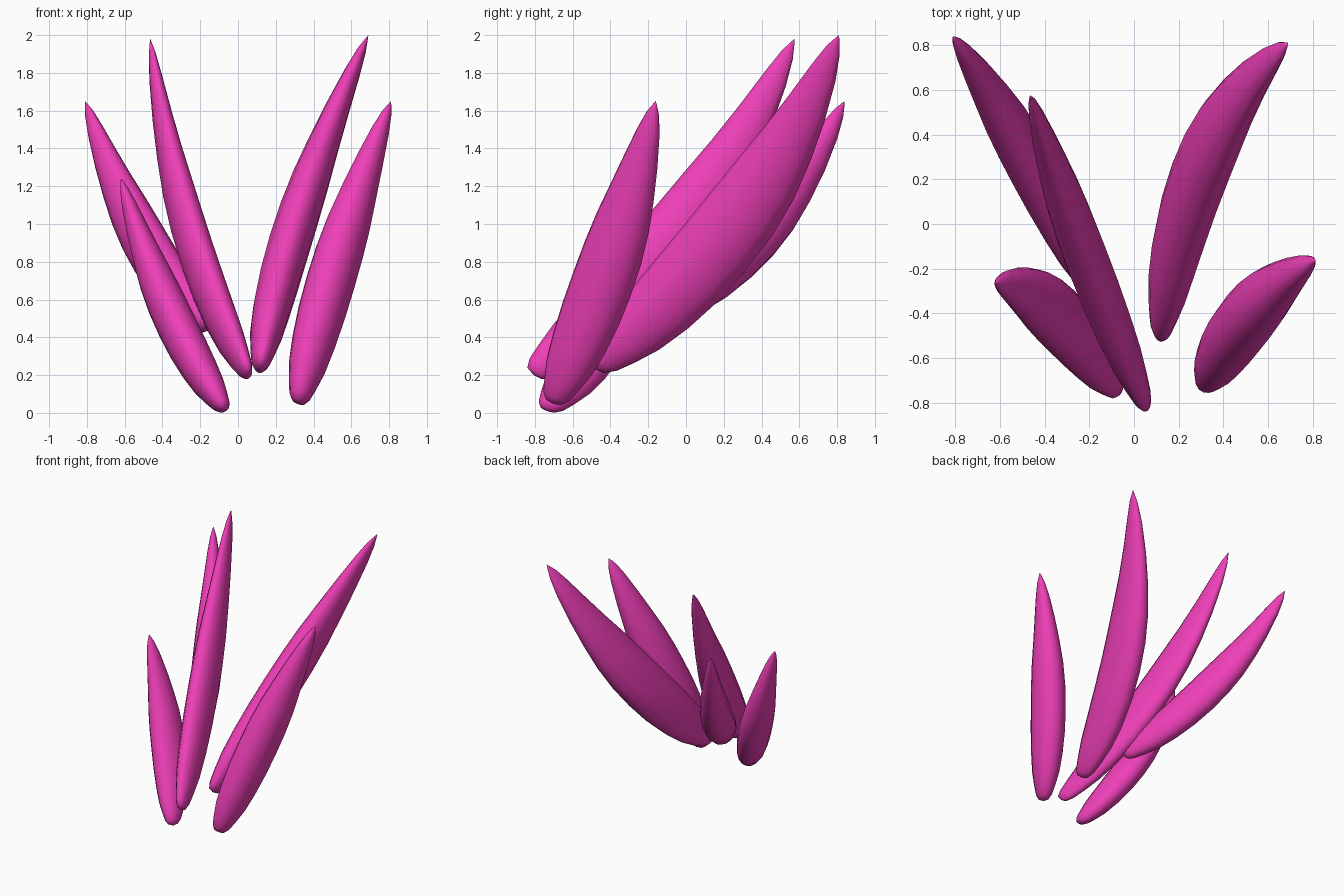
import bpy, bmesh, math
from mathutils import Vector

if "Cube" in bpy.data.objects:
    bpy.data.objects.remove(bpy.data.objects["Cube"])

pink = bpy.data.materials.new("pink")
pink.diffuse_color = (0.86, 0.05, 0.48, 1)
pink.use_nodes = True
pink.node_tree.nodes["Principled BSDF"].inputs["Base Color"].default_value = pink.diffuse_color

# lengthwise outline shared by every petal: (position, fullness)
OUTLINE = [(0.0, 0.28), (0.02, 0.45), (0.06, 0.6), (0.12, 0.78), (0.2, 0.9),
           (0.3, 0.98), (0.4, 1.0), (0.5, 0.98), (0.6, 0.9), (0.7, 0.75),
           (0.8, 0.58), (0.9, 0.38), (0.96, 0.21), (0.99, 0.06)]
SIDES = 14


def petal(name, base, tip, wide, half_w, half_t, bow):
    """Bowed blade; wide and bow are given in (sideways, upward) axes of the petal."""
    base, tip = Vector(base), Vector(tip)
    d = (tip - base).normalized()
    u = Vector((d.y, -d.x, 0)).normalized()
    if u.x < 0:
        u = -u
    v = u.cross(d)
    w_dir = (u * wide[0] + v * wide[1]).normalized()
    t_dir = d.cross(w_dir)
    bend = u * bow[0] + v * bow[1]

    bm = bmesh.new()
    rings = []
    for t, s in OUTLINE:
        c = base.lerp(tip, t) + bend * (4 * t * (1 - t))
        ring = []
        for i in range(SIDES):
            a = 2 * math.pi * i / SIDES
            ring.append(bm.verts.new(c + w_dir * (half_w * s * math.cos(a))
                                     + t_dir * (half_t * s * math.sin(a))))
        rings.append(ring)
    for r0, r1 in zip(rings, rings[1:]):
        for i in range(SIDES):
            j = (i + 1) % SIDES
            bm.faces.new((r0[i], r0[j], r1[j], r1[i]))
    # rounded bottom and pointed tip
    for ring, end in ((rings[0], base - d * 0.012), (rings[-1], tip)):
        apex = bm.verts.new(end)
        for i in range(SIDES):
            bm.faces.new((ring[i], ring[(i + 1) % SIDES], apex))
    bmesh.ops.recalc_face_normals(bm, faces=bm.faces)
    for f in bm.faces:
        f.smooth = True
    mesh = bpy.data.meshes.new(name)
    bm.to_mesh(mesh)
    bm.free()
    mesh.materials.append(pink)
    bpy.context.collection.objects.link(bpy.data.objects.new(name, mesh))


# five petals fanning up and back
petal("petal_tall_left", (0.05, -0.80, 0.21), (-0.465, 0.575, 1.98),
      (-0.22, 0.97), 0.18, 0.092, (-0.02, -0.15))
petal("petal_tall_right", (0.115, -0.48, 0.245), (0.69, 0.81, 2.0),
      (0.42, 0.9), 0.205, 0.113, (-0.125, -0.11))
petal("petal_front_right", (0.32, -0.70, 0.06), (0.81, -0.16, 1.65),
      (0.454, 0.89), 0.168, 0.127, (-0.05, -0.015))
petal("petal_front_left", (-0.075, -0.73, 0.02), (-0.62, -0.26, 1.24),
      (0.76, -0.65), 0.16, 0.107, (0.065, -0.11))
petal("petal_back_left", (-0.17, -0.31, 0.46), (-0.81, 0.84, 1.65),
      (-0.15, 0.98), 0.156, 0.11, (0.025, -0.146))
